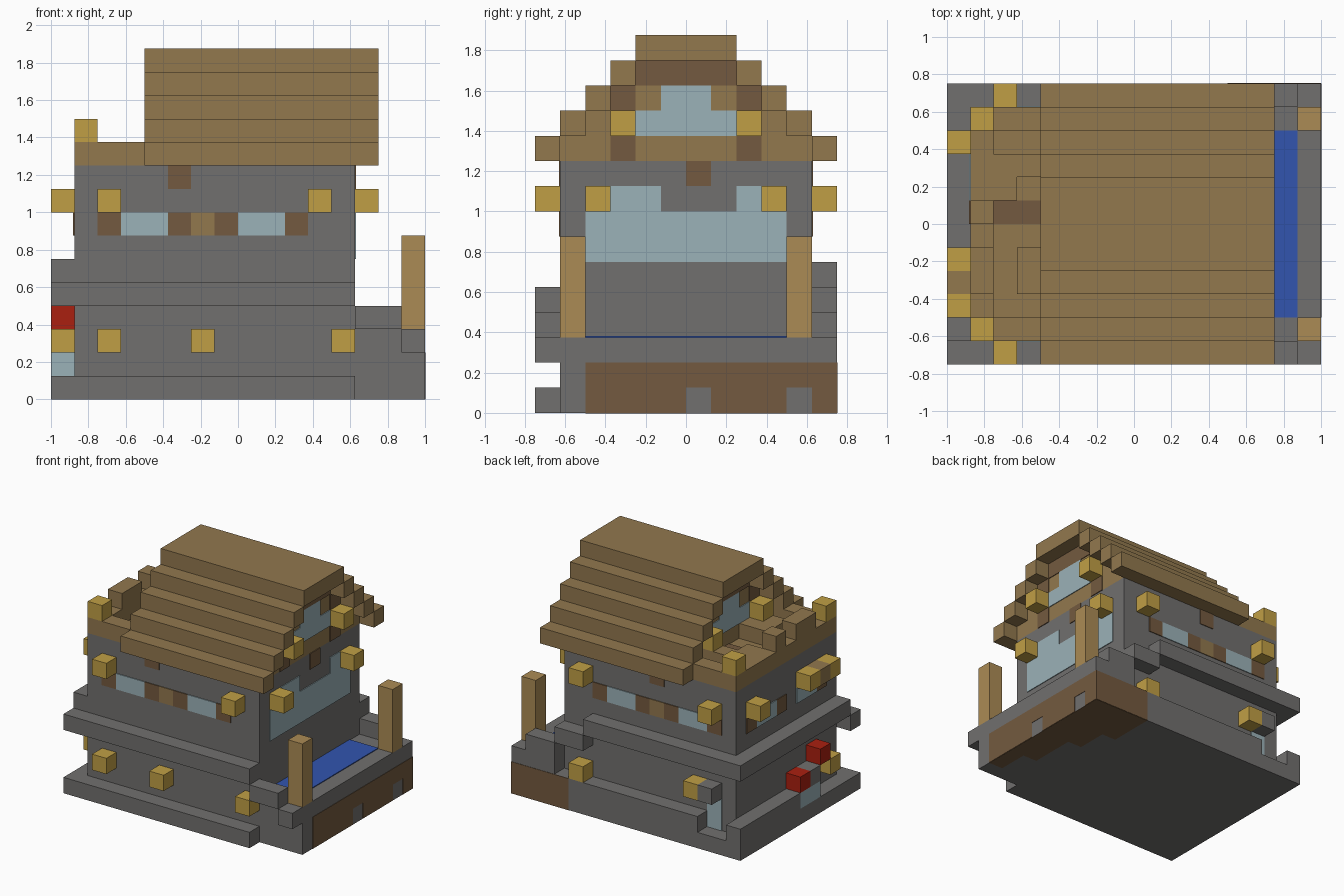
import bpy
import bmesh

U = 0.125        # one block
T = 0.05         # plate thickness in blocks

if "Cube" in bpy.data.objects:
    bpy.data.objects.remove(bpy.data.objects["Cube"])


def material(name, rgb):
    m = bpy.data.materials.new(name)
    m.use_nodes = True
    m.diffuse_color = (*rgb, 1)
    m.node_tree.nodes["Principled BSDF"].inputs["Base Color"].default_value = (*rgb, 1)
    return m


STONE = material("grey stone", (0.165, 0.16, 0.157))
WOOD = material("roof wood", (0.287, 0.188, 0.076))
POST = material("pale post wood", (0.41, 0.26, 0.09))
BROWN = material("dark brown", (0.174, 0.102, 0.05))
GLASS = material("pale glass", (0.33, 0.445, 0.48))
GOLD = material("lamp gold", (0.527, 0.347, 0.06))
RED = material("red", (0.4, 0.014, 0.005))
WATER = material("water blue", (0.032, 0.091, 0.43))


def boxes(name, mat, *spans):
    """One object from boxes given as block spans x0, x1, y0, y1, z0, z1."""
    bm = bmesh.new()
    for x0, x1, y0, y1, z0, z1 in spans:
        vs = bmesh.ops.create_cube(bm, size=1)["verts"]
        for v in vs:
            v.co.x = U * (x0 + (x1 - x0) * (v.co.x + 0.5))
            v.co.y = U * (y0 + (y1 - y0) * (v.co.y + 0.5))
            v.co.z = U * (z0 + (z1 - z0) * (v.co.z + 0.5))
    mesh = bpy.data.meshes.new(name)
    bm.to_mesh(mesh)
    bm.free()
    mesh.materials.append(mat)
    obj = bpy.data.objects.new(name, mesh)
    bpy.context.collection.objects.link(obj)
    return obj


def cubes(name, mat, *corners):
    return boxes(name, mat, *[(x, x + 1, y, y + 1, z, z + 1) for x, y, z in corners])


def plates(name, mat, axis, plane, side, *rects):
    """Thin plates on a wall; each rect is u0, u1, z0, z1."""
    lo, hi = sorted((plane, plane + side * T))
    if axis == "x":
        return boxes(name, mat, *[(lo, hi, a, b, c, d) for a, b, c, d in rects])
    return boxes(name, mat, *[(a, b, lo, hi, c, d) for a, b, c, d in rects])


# Stone body and plinth
boxes("main_walls", STONE, (-7, 5, -5, 5, 0, 10))
boxes("front_plinth", STONE, (-8, 5, -6, -5, 0, 1))
boxes("left_end_plinth", STONE, (-8, -7, -5, 6, 0, 1), (-8, -7, 0, 6, 1, 2))
boxes("back_plinth", STONE, (-7, 5, 5, 6, 0, 1), (-5, 5, 5, 6, 1, 2))

# Stepped ledges around the house
boxes("front_ledge", STONE, (-8, 5, -6, -5, 4, 5), (5, 7, -6, -5, 3, 4),
      (7, 8, -6, -5, 2, 3))
boxes("back_ledge", STONE, (-8, 3, 5, 6, 5, 6), (3, 5, 5, 6, 4, 5),
      (5, 7, 5, 6, 0, 4), (7, 8, 5, 6, 0, 3))
boxes("end_ledge", STONE, (-8, -7, -5, 5, 5, 6))

# Pool with corner posts
boxes("pool_basin", STONE, (5, 8, -5, 5, 0, 3))
boxes("pool_water", WATER, (5, 7, -4, 4, 2.9, 3 + T))
boxes("pool_posts", POST, (7, 8, -5, -4, 3, 7), (7, 8, 4, 5, 3, 7))
plates("pool_wall_stain", BROWN, "x", 8, 0.5, (-4, 0, 0, 2), (0, 1, 1, 2),
       (1, 4, 0, 2), (4, 5, 1, 2), (5, 6, 0, 2))
plates("back_wall_stain", BROWN, "y", 6, 0.5, (4, 8, 0, 2))
boxes("underside_stain", BROWN, (7, 8, -4, 6, 0, T / 2), (4, 7, 3, 6, 0, T / 2),
      (6, 7, -2, 3, 0, T / 2), (5, 6, 1, 3, 0, T / 2)).location.z = -0.002

# Stepped roof
roof = [(-4, 6, -2, 2, 14, 15)]
gable = [(-3, 5, -5, 5, 10, 11)]
for k in range(4):
    roof += [(-4, 6, s * (5 - k) - (s < 0), s * (5 - k) + (s > 0), 10 + k, 11 + k)
             for s in (-1, 1)]
    if k:
        gable.append((-3, 5, k - 5, 5 - k, 10 + k, 11 + k))
boxes("roof_steps", WOOD, *roof)
boxes("gable_infill", WOOD, *gable)

# Roof terrace with parapet
boxes("terrace_parapet", WOOD, (-7, -6, -5, 5, 10, 11), (-6, -3, -5, -4, 10, 11),
      (-6, -3, 4, 5, 10, 11), (-7, -6, -3, -1, 11, 12), (-7, -6, 0, 1, 11, 12))
boxes("terrace_floor", WOOD, (-6, -3, -4, 4, 10, 10 + T))
boxes("terrace_benches", WOOD, (-6, -5, 1, 3, 10, 11), (-5, -3, 2, 3, 10, 11),
      (-5, -3, -3, -1, 10, 11))
boxes("terrace_runner", BROWN, (-6, -3, 0, 1, 10, 10 + 2 * T))

# Gable ends: window, trim and lamps
for label, plane, side in (("right", 5, 1), ("left", -3, -1)):
    plates(label + "_gable_window", GLASS, "x", plane, side,
           (-2, 2, 11, 12), (-1, 1, 12, 13))
    plates(label + "_gable_trim", BROWN, "x", plane, side, (-2, 2, 13, 14),
           (-3, -2, 12, 13), (2, 3, 12, 13), (-3, -2, 10, 11), (2, 3, 10, 11))
    x = plane if side > 0 else plane - 1
    cubes(label + "_gable_lamps", GOLD, (x, -3, 11), (x, 2, 11))

# Pool side wall: large window
plates("pool_window", GLASS, "x", 5, 1, (-4, 4, 6, 8), (-3, -1, 8, 9), (2, 3, 8, 9))
plates("pool_wall_beam", BROWN, "x", 5, 1, (0, 1, 9, 10))
cubes("pool_wall_lamps", GOLD, (5, -4, 8), (5, 3, 8))

# Long walls: window band, beams and lamps
for label, plane, side, beam in (("front", -5, -1, -3), ("back", 5, 1, -2)):
    plates(label + "_windows", GLASS, "y", plane, side, (-5, -3, 7, 8), (0, 2, 7, 8))
    plates(label + "_shutters", BROWN, "y", plane, side, (-6, -5, 7, 8),
           (-3, -2, 7, 8), (-1, 0, 7, 8), (2, 3, 7, 8), (beam, beam + 1, 9, 10))
    plates(label + "_panel", WOOD, "y", plane, side, (-2, -1, 7, 8))
    y = plane if side > 0 else plane - 1
    cubes(label + "_upper_lamps", GOLD, (-6, y, 8), (3, y, 8))
cubes("front_lower_lamps", GOLD, (-6, -6, 2), (-2, -6, 2), (4, -6, 2))
cubes("back_lower_lamps", GOLD, (3, 5, 2), (-5, 5, 3))

# Back door with canopy
plates("back_door", GLASS, "y", 5, 1, (-6, -5, 1, 3))
cubes("back_door_canopy", STONE, (-6, 5, 3))

# End wall
plates("end_windows", GLASS, "x", -7, -1, (1, 3, 7, 8), (-3, -1, 7, 8))
plates("end_shutters", BROWN, "x", -7, -1, (3, 4, 7, 8), (0, 1, 7, 8), (-4, -3, 7, 8))
cubes("end_lamps", GOLD, (-8, 3, 8), (-8, -2, 8), (-8, -4, 8), (-8, -4, 2))
cubes("end_lamp_arm", WOOD, (-8, -3, 8))
cubes("terrace_lamps", GOLD, (-7, -5, 11), (-7, 4, 11))
boxes("end_step", GLASS, (-8, -7, -2, 0, 1, 2))
cubes("end_awning", RED, (-8, -1, 2), (-8, -3, 3))
cubes("end_awning_block", STONE, (-8, -2, 2))
